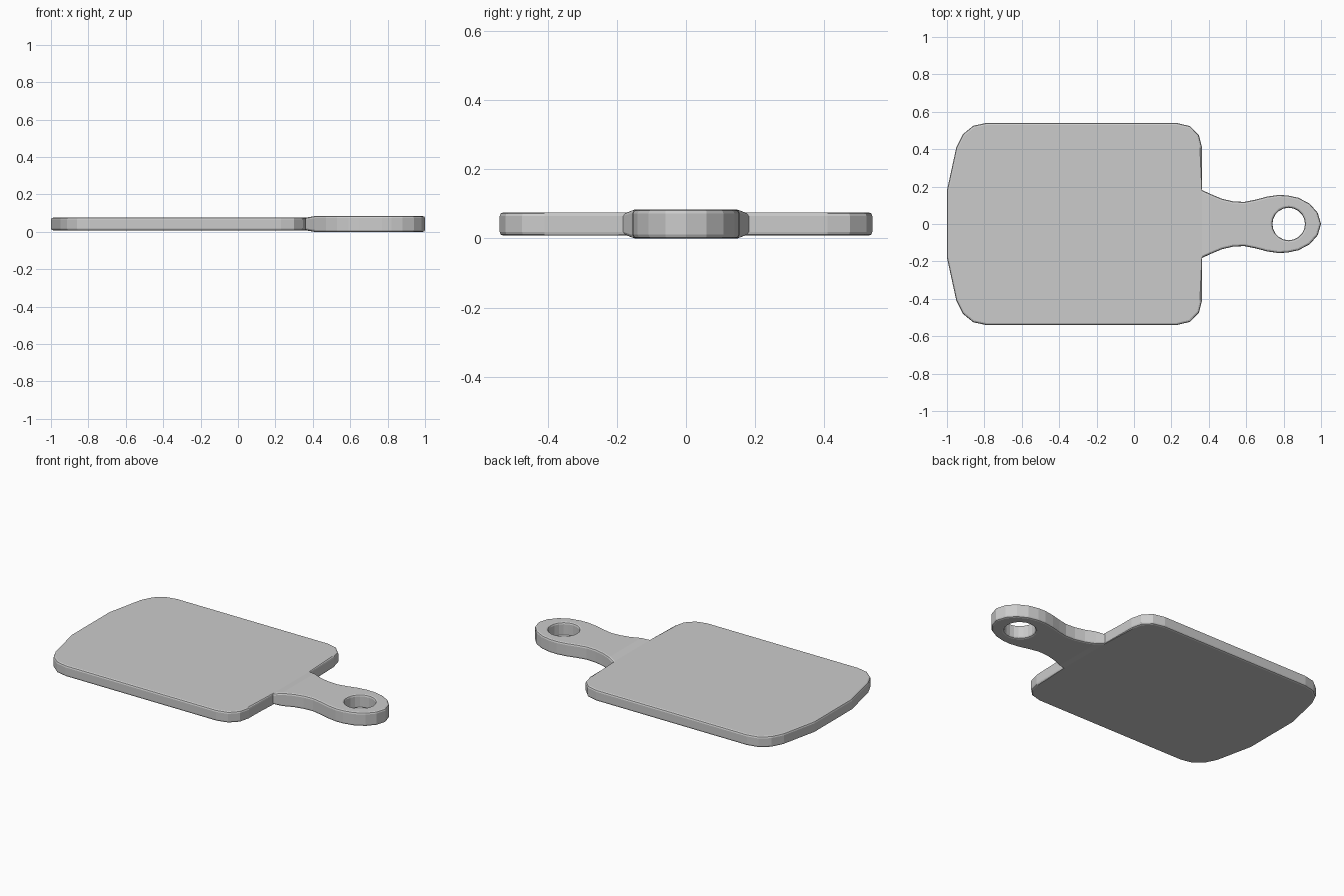
import bpy, bmesh
from math import cos, sin, pi

if "Cube" in bpy.data.objects:
    bpy.data.objects.remove(bpy.data.objects["Cube"])

# Half outlines (y > 0), mirrored for the other side
BODY = [(-1, .18), (-.95, .41), (-.915, .48), (-.86, .525), (-.79, .54),
        (.23, .54), (.30, .523), (.347, .475), (.363, .41), (.363, .182)]
HANDLE = [(.41, .16), (.47, .135), (.53, .121), (.59, .118), (.65, .13),
          (.71, .146), (.77, .155), (.82, .153), (.88, .14), (.94, .108),
          (.982, .06), (1, 0)]
HOLE_X, HOLE_R, HOLE_N = .827, .087, 10
HOLE = [(HOLE_X + HOLE_R * cos(pi * i / HOLE_N), HOLE_R * sin(pi * i / HOLE_N))
        for i in range(HOLE_N + 1)]
MID, BODY_T, HANDLE_T = .042, .034, .042   # centre height and half thicknesses


def flip(pts):
    return [(x, -y) for x, y in reversed(pts)]


bm = bmesh.new()
cache = {}


def vert(p, side):
    key = (round(p[0], 4), round(p[1], 4) + 0.0, side)
    if key not in cache:
        t = BODY_T if p[0] < .4 else HANDLE_T
        cache[key] = bm.verts.new((key[0], key[1], MID + side * t))
    return cache[key]


# Top and bottom: body, sloped neck, two handle halves around the hole
neck = [BODY[-1], HANDLE[0], (.41, 0), (.41, -HANDLE[0][1]), (.363, -BODY[-1][1])]
half = HANDLE + HOLE + [(.41, 0)]
for side in (1, -1):
    for pts in (BODY + flip(BODY), neck, half, flip(half)):
        bm.faces.new([vert(p, side) for p in pts])

# Side walls of the outline and the hole
outer = BODY + HANDLE + flip(HANDLE)[1:] + flip(BODY)
hole = HOLE + flip(HOLE)[1:-1]
rim = []
for loop in (outer, hole):
    for a, b in zip(loop, loop[1:] + loop[:1]):
        bm.faces.new([vert(a, 1), vert(b, 1), vert(b, -1), vert(a, -1)])
        rim += [bm.edges.get((vert(a, s), vert(b, s))) for s in (1, -1)]
bmesh.ops.recalc_face_normals(bm, faces=bm.faces)

# Softened rims
bmesh.ops.bevel(bm, geom=rim, offset=.011, segments=2, profile=.5,
                affect='EDGES', clamp_overlap=True)

mesh = bpy.data.meshes.new("cutting_board")
bm.to_mesh(mesh)
bm.free()
board = bpy.data.objects.new("cutting_board", mesh)
bpy.context.collection.objects.link(board)
